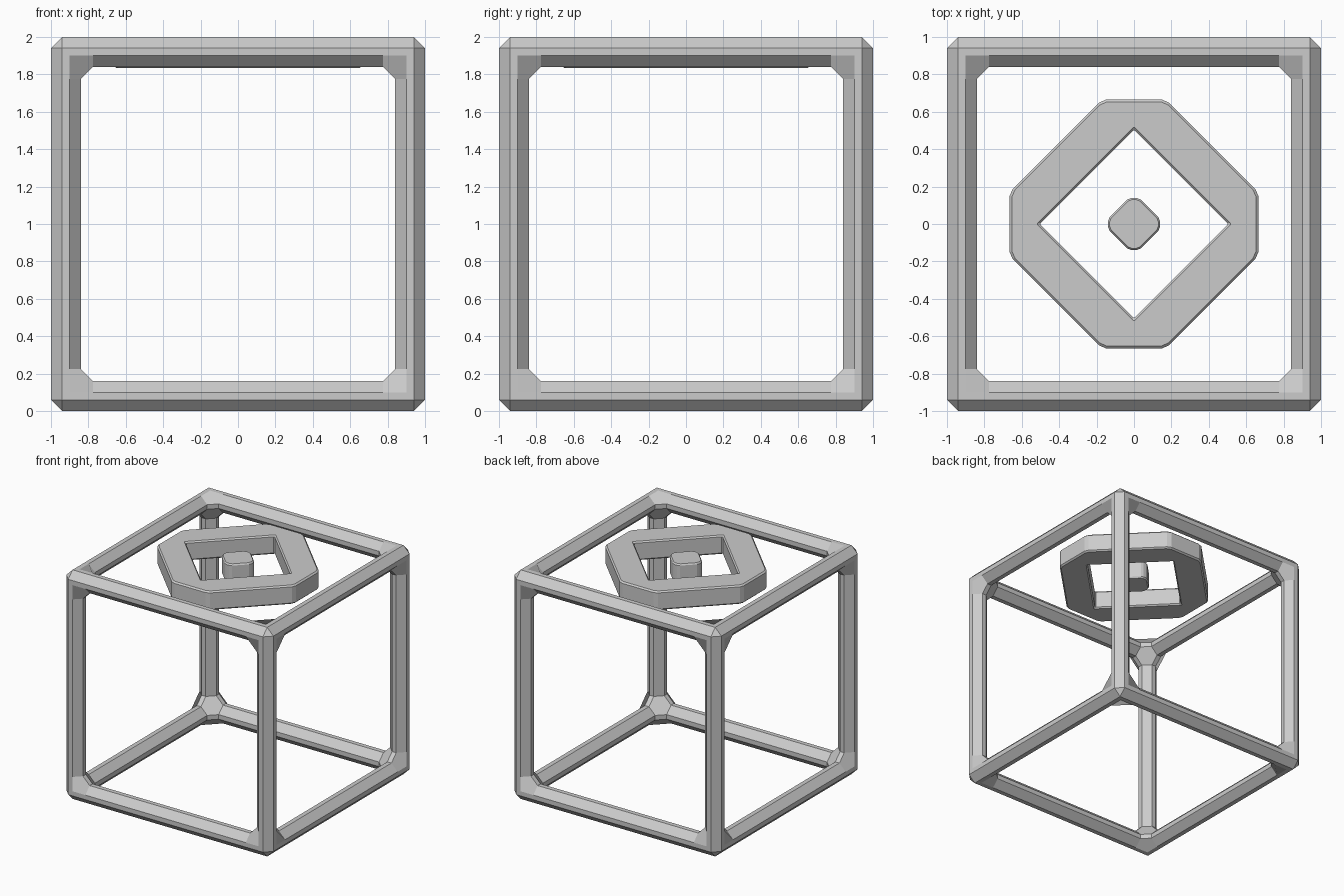
import bpy, bmesh
from mathutils import Matrix

if "Cube" in bpy.data.objects:
    bpy.data.objects.remove(bpy.data.objects["Cube"])


def add_object(name, bm):
    bmesh.ops.remove_doubles(bm, verts=bm.verts, dist=1e-5)
    bmesh.ops.recalc_face_normals(bm, faces=bm.faces)
    mesh = bpy.data.meshes.new(name)
    bm.to_mesh(mesh)
    bm.free()
    obj = bpy.data.objects.new(name, mesh)
    bpy.context.collection.objects.link(obj)
    return obj


# Cube frame: one corner octant, measured inward from the corner.
A, B, C, H = 0.06, 0.10, 0.16, 0.225   # chamfer, flat end, bar width, gusset reach
half_bar_faces = [
    [(0, A, A), (A, 0, A), (A, 0, 1), (0, A, 1)],              # outer chamfer
    [(A, 0, A), (B, 0, B), (B, 0, H), (B, 0, 1), (A, 0, 1)],   # outer flats
    [(0, A, A), (0, B, B), (0, B, H), (0, B, 1), (0, A, 1)],
    [(B, 0, H), (C, A, H), (C, A, 1), (B, 0, 1)],              # side chamfers
    [(0, B, H), (A, C, H), (A, C, 1), (0, B, 1)],
    [(C, A, H), (C, B, H), (C, B, 1), (C, A, 1)],              # inner flats
    [(A, C, H), (B, C, H), (B, C, 1), (A, C, 1)],
    [(C, B, H), (B, C, H), (B, C, 1), (C, B, 1)],              # inner chamfer
    [(B, 0, B), (H, 0, B), (H, A, C), (C, A, H), (B, 0, H)],   # corner gusset
    [(H, A, C), (C, A, H), (C, B, H), (H, B, C)],
]
corner_faces = [
    [(0, A, A), (A, 0, A), (A, A, 0)],
    [(C, B, H), (B, C, H), (B, H, C), (C, H, B), (H, C, B), (H, B, C)],
]
bm = bmesh.new()


def corner_face(points, turn):
    bm.faces.new([bm.verts.new([p[(i + turn) % 3] - 1 for i in range(3)])
                  for p in points])


for turn in range(3):
    for face in half_bar_faces:
        corner_face(face, turn)
for face in corner_faces:
    corner_face(face, 0)

# Reflect the octant across all three middle planes.
for axis in range(3):
    scale = [1, 1, 1]
    scale[axis] = -1
    copy = bmesh.ops.duplicate(bm, geom=bm.verts[:] + bm.edges[:] + bm.faces[:])
    verts = [g for g in copy["geom"] if isinstance(g, bmesh.types.BMVert)]
    bmesh.ops.scale(bm, vec=scale, verts=verts)
bmesh.ops.translate(bm, vec=(0, 0, 1), verts=bm.verts)
add_object("cube_frame", bm)


# Top emblem-free inserts: lofted loops with softly bevelled rims.
def four_fold(points):
    # Clockwise quarter profile repeated about z.
    out = []
    for k in range(4):
        x_sign = Matrix.Rotation(-k * 1.5707963268, 2)
        out += [(x_sign[0][0] * x + x_sign[0][1] * y,
                 x_sign[1][0] * x + x_sign[1][1] * y) for x, y in points]
    return out


def loft(bm, loops, closed):
    rings = [[bm.verts.new((x * s, y * s, z)) for x, y in pts] for pts, s, z in loops]
    pairs = list(zip(rings, rings[1:]))
    if closed:
        pairs.append((rings[-1], rings[0]))
    else:
        bm.faces.new(rings[0])
        bm.faces.new(rings[-1])
    n = len(rings[0])
    for a, b in pairs:
        for i in range(n):
            j = (i + 1) % n
            bm.faces.new((a[i], a[j], b[j], b[i]))


Z0, Z1, R = 1.835, 2.0, 0.012

# Octagonal ring with a diamond opening
outer = four_fold([(0.15, 0.665), (0.185, 0.65), (0.65, 0.185), (0.665, 0.15)])
inner = four_fold([(0.005, 0.5), (0.012, 0.493), (0.493, 0.012), (0.5, 0.005)])
bm = bmesh.new()
loft(bm, [(outer, 0.98, Z0), (outer, 1, Z0 + R), (outer, 1, Z1 - R), (outer, 0.98, Z1),
          (inner, 1.03, Z1), (inner, 1, Z1 - R), (inner, 1, Z0 + R), (inner, 1.03, Z0)], True)
add_object("top_ring", bm)

# Small rounded diamond in the middle
button = four_fold([(0.012, 0.14), (0.035, 0.131), (0.131, 0.035), (0.14, 0.012)])
bm = bmesh.new()
loft(bm, [(button, 0.93, Z0), (button, 1, Z0 + R),
          (button, 1, Z1 - R), (button, 0.93, Z1)], False)
add_object("center_button", bm)
